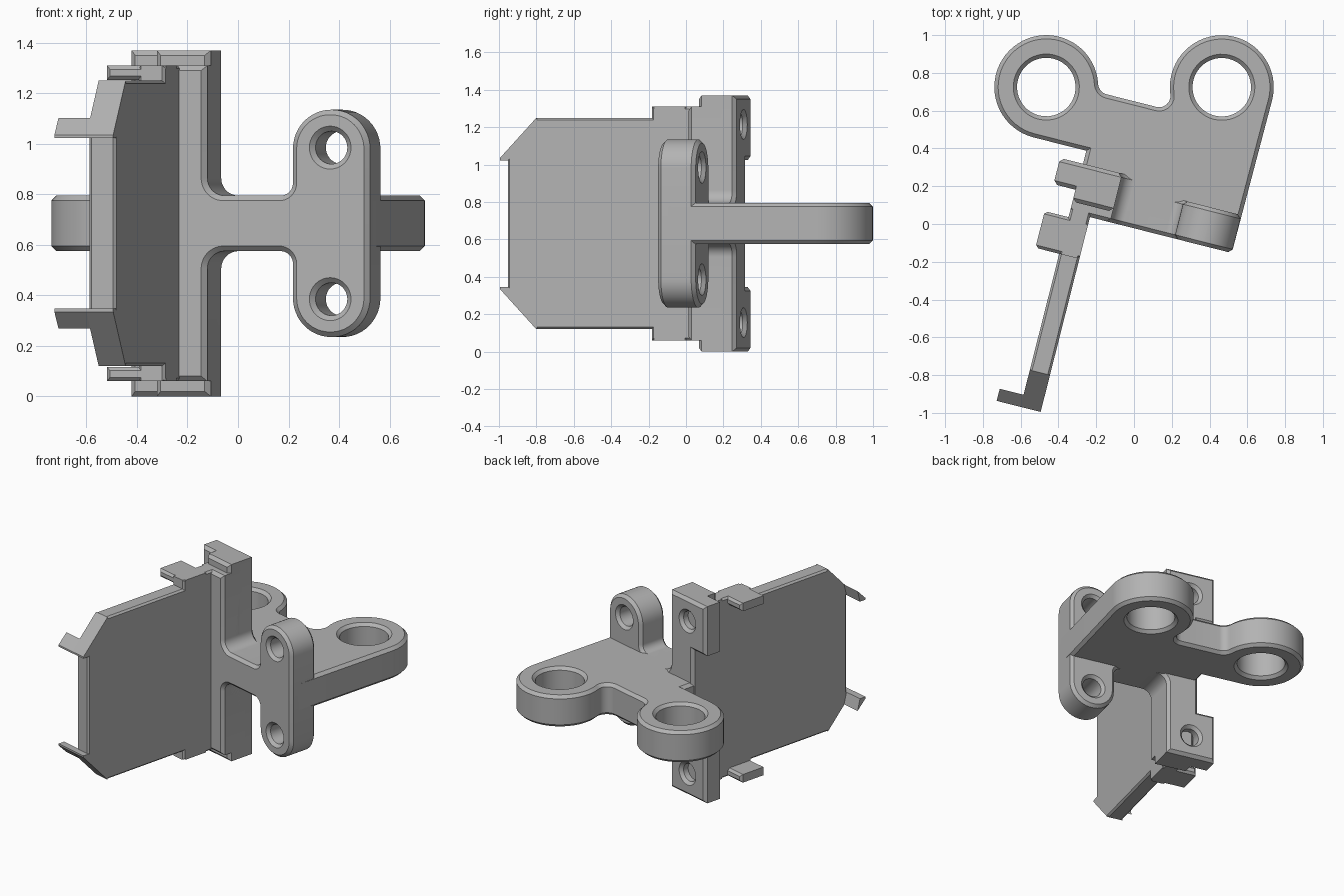
import bpy, bmesh
from math import radians, cos, sin, hypot, atan2, degrees, tan
from mathutils import Vector, Matrix

if "Cube" in bpy.data.objects:
    bpy.data.objects.remove(bpy.data.objects["Cube"])

grey = bpy.data.materials.new("plain_grey")
grey.use_nodes = True
COLOUR = (0.45, 0.45, 0.45, 1)
grey.diffuse_color = COLOUR
grey.node_tree.nodes["Principled BSDF"].inputs["Base Color"].default_value = COLOUR

TILT = Matrix.Rotation(radians(-14.2), 4, 'Z')
MID = 0.685     # height of the symmetry plane
# Profile plane -> extrusion direction
PLANES = {
    'XY': Matrix.Identity(4),
    'XZ': Matrix(((1, 0, 0, 0), (0, 0, -1, 0), (0, 1, 0, 0), (0, 0, 0, 1))),
    'YZ': Matrix(((0, 0, 1, 0), (1, 0, 0, 0), (0, 1, 0, 0), (0, 0, 0, 1))),
}
AXIS = {'XY': Vector((0, 0, 1)), 'XZ': Vector((0, 1, 0)), 'YZ': Vector((1, 0, 0))}


def arc(cx, cy, r, start, end, n=24):
    """Points on an arc, angles in degrees."""
    return [(cx + r * cos(radians(start + (end - start) * i / n)),
             cy + r * sin(radians(start + (end - start) * i / n))) for i in range(n + 1)]


def circle(cx, cy, r):
    return arc(cx, cy, r, 0, 360, 40)[:-1]


def rounded(corners, n=12):
    """Outline from (x, y, radius) corners."""
    out = []
    for i, (x, y, r) in enumerate(corners):
        p = Vector((x, y))
        if r == 0:
            out.append((x, y))
            continue
        d1 = (Vector(corners[i - 1][:2]) - p).normalized()
        d2 = (Vector(corners[(i + 1) % len(corners)][:2]) - p).normalized()
        half = d1.angle(d2) / 2
        c = p + (d1 + d2).normalized() * (r / sin(half))
        s = (p + d1 * (r / tan(half)) - c).normalized()
        e = (p + d2 * (r / tan(half)) - c).normalized()
        out += [tuple(c + s.slerp(e, k / n) * r) for k in range(n + 1)]
    return out


def mirrored(half):
    """Add the upper half of an outline given its lower half."""
    return half + [(p[0], 2 * MID - p[1], *p[2:]) for p in reversed(half)]


def flip(points):
    return [(x, 2 * MID - y) for x, y in points]


def rect(x0, x1, y0, y1):
    return [(x0, y0), (x1, y0), (x1, y1), (x0, y1)]


def prism(name, plane, lo, hi, outline, holes=(), chamfer=0.02):
    """Extruded profile with chamfered rims."""
    curve = bpy.data.curves.new(name, 'CURVE')
    curve.dimensions = '2D'
    curve.fill_mode = 'BOTH'
    curve.extrude = (hi - lo) / 2 - chamfer
    curve.bevel_depth = chamfer
    curve.bevel_resolution = 0
    curve.offset = -chamfer
    for loop in (outline, *holes):
        spline = curve.splines.new('POLY')
        spline.points.add(len(loop) - 1)
        for point, (x, y) in zip(spline.points, loop):
            point.co = (x, y, 0, 1)
        spline.use_cyclic_u = True
    ob = bpy.data.objects.new(name, curve)
    bpy.context.collection.objects.link(ob)
    bpy.ops.object.select_all(action='DESELECT')
    ob.select_set(True)
    bpy.context.view_layer.objects.active = ob
    bpy.ops.object.convert(target='MESH')
    ob = bpy.context.view_layer.objects.active
    ob.data.transform(TILT @ Matrix.Translation(AXIS[plane] * (lo + hi) / 2) @ PLANES[plane])
    bm = bmesh.new()
    bm.from_mesh(ob.data)
    bmesh.ops.remove_doubles(bm, verts=bm.verts, dist=0.0005)
    bmesh.ops.recalc_face_normals(bm, faces=bm.faces)
    bm.to_mesh(ob.data)
    bm.free()
    ob.data.materials.clear()
    ob.data.materials.append(grey)
    bpy.ops.object.shade_smooth_by_angle(angle=radians(25))
    return ob


# Horizontal bracket with two large eyes and a filleted saddle between them
R, HOLE, F, SADDLE = 0.275, 0.155, 0.06, 0.63
c1, c2 = (-0.628, 0.589), (0.273, 0.816)
fy = SADDLE + F
dx1 = ((R + F) ** 2 - (fy - c1[1]) ** 2) ** 0.5
dx2 = ((R + F) ** 2 - (fy - c2[1]) ** 2) ** 0.5
t1 = degrees(atan2(fy - c1[1], dx1))
t2 = degrees(atan2(c2[1] - fy, dx2))
outline = [(-0.34, 0.04), (-0.34, c1[1] - R)]
outline += arc(*c1, R, 270, t1, 40)
outline += arc(c1[0] + dx1, fy, F, 180 + t1, 270, 10)
outline += arc(c2[0] - dx2, fy, F, 270, 360 + t2, 10)
outline += arc(*c2, R, 180 + t2, 0, 40)
outline += [(0.54, 0.04)]
prism("eye_bracket", 'XY', 0.575, 0.795, outline, [circle(*c1, HOLE), circle(*c2, HOLE)])

# Front frame: left post, cross web and right lug in one profile
frame = mirrored([(-0.345, 0.06, 0), (-0.125, 0.06, 0), (-0.125, 0.575, 0.07),
                  (0.225, 0.575, 0.05), (0.225, 0.235, 0.155), (0.54, 0.235, 0.155)])
lug_holes = [circle(0.382, MID + s * 0.3, 0.065) for s in (-1, 1)]
prism("front_frame", 'XZ', -0.022, 0.185, rounded(frame), lug_holes)

# Rear post with screw tabs; the core closes the blind holes
tabs = mirrored([(-0.345, 0.345, 0), (-0.465, 0.345, 0), (-0.465, 0, 0), (-0.125, 0, 0),
                 (-0.125, 0.575, 0.07), (0, 0.575, 0)])
tab_holes = [circle(-0.295, MID + s * 0.53, 0.06) for s in (-1, 1)]
prism("screw_tab_post", 'XZ', 0.1, 0.243, rounded(tabs), tab_holes)
prism("post_core", 'XZ', 0.035, 0.14, rect(-0.345, -0.125, 0, 2 * MID))

# Side plate with cut corners
panel = mirrored([(0.1, 0.06), (-0.25, 0.06), (-0.25, 0.12), (-0.885, 0.12), (-1.045, 0.295)])
prism("side_plate", 'YZ', -0.345, -0.235, panel, chamfer=0.012)

# Clips and end hooks, top and bottom
clip = rect(-0.475, -0.235, 0.06, 0.117)
hook = [(-1.02, 0.268), (-1.086, 0.335), (-1.086, 0.347), (-1.04, 0.347)]
for side, place in (("lower", lambda p: p), ("upper", flip)):
    prism(side + "_clip", 'XZ', -0.25, -0.05, place(clip), chamfer=0.015)
    prism(side + "_hook", 'YZ', -0.475, -0.235, place(hook), chamfer=0)
    corner = [(-0.885, 0.12), (-1.086, 0.335), (-1.04, 0.347), (-0.87, 0.16)]
    prism(side + "_corner_rim", 'YZ', -0.345, -0.235, place(corner), chamfer=0)
